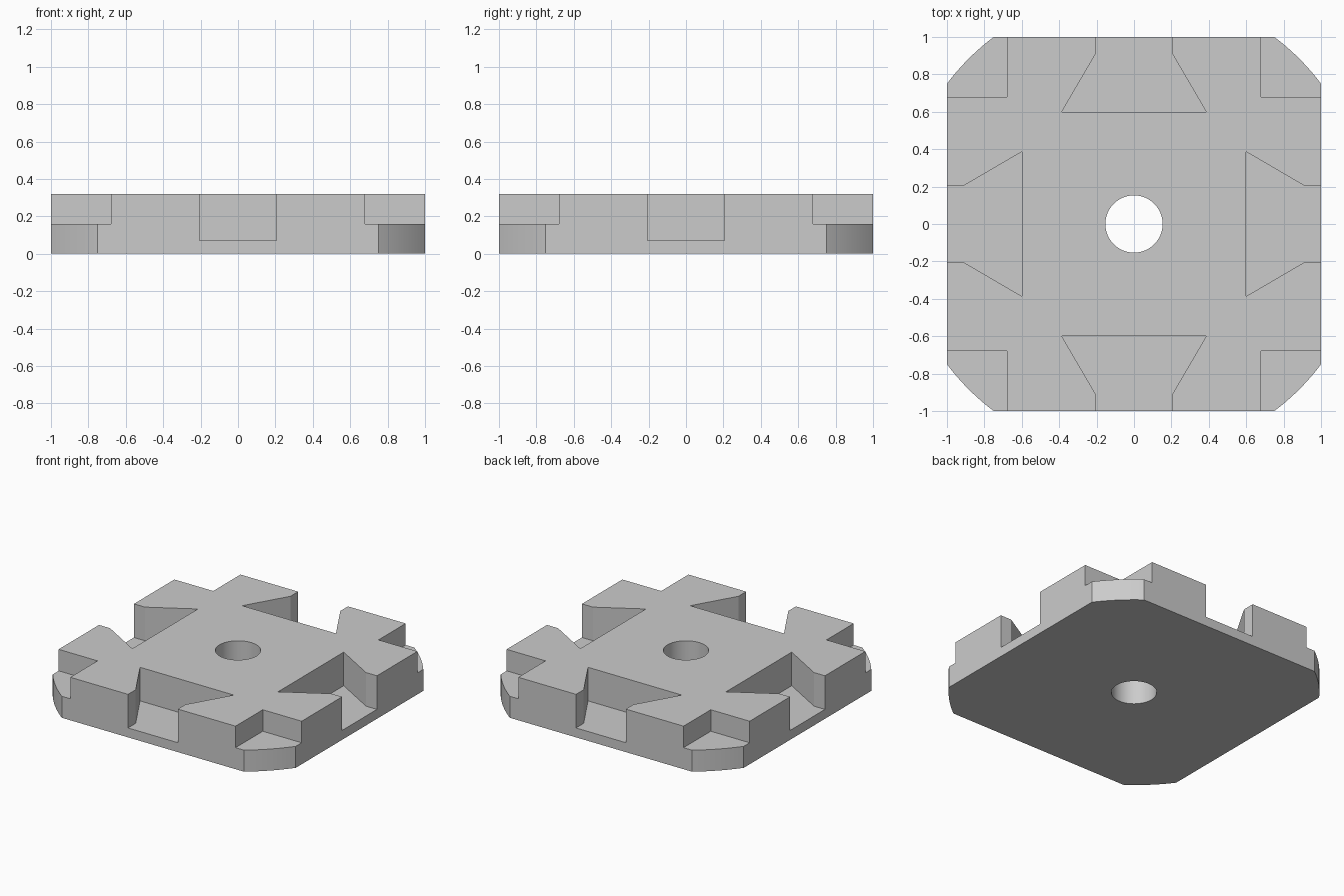
import bpy
import bmesh
from math import atan2, cos, sin, pi, radians
from mathutils import Matrix, Vector

HEIGHT = 0.32
CORNER_RADIUS = 1.25
CORNER_STEPS = 10

cube = bpy.data.objects.get("Cube")
if cube:
    bpy.data.objects.remove(cube, do_unlink=True)

grey = bpy.data.materials.new("light grey")
grey.use_nodes = True
grey.diffuse_color = (0.6, 0.6, 0.6, 1)
grey.node_tree.nodes["Principled BSDF"].inputs["Base Color"].default_value = grey.diffuse_color


def add_prism(bm, outline, bottom, top, turn=0):
    """Extrude a flat outline from bottom to top, turned about z."""
    spin = Matrix.Rotation(turn, 4, "Z")
    face = bm.faces.new([bm.verts.new(spin @ Vector((x, y, bottom))) for x, y in outline])
    result = bmesh.ops.extrude_face_region(bm, geom=[face])
    raised = [v for v in result["geom"] if isinstance(v, bmesh.types.BMVert)]
    bmesh.ops.translate(bm, verts=raised, vec=(0, 0, top - bottom))


def make_object(name, bm):
    bmesh.ops.recalc_face_normals(bm, faces=bm.faces)
    mesh = bpy.data.meshes.new(name)
    bm.to_mesh(mesh)
    bm.free()
    mesh.materials.append(grey)
    obj = bpy.data.objects.new(name, mesh)
    bpy.context.collection.objects.link(obj)
    return obj


# Square plate with corners trimmed by one large circle
start = atan2(0.75, 1)
outline = []
for quarter in range(4):
    for i in range(CORNER_STEPS + 1):
        a = quarter * pi / 2 + start + (pi / 2 - 2 * start) * i / CORNER_STEPS
        outline.append((CORNER_RADIUS * cos(a), CORNER_RADIUS * sin(a)))
bm = bmesh.new()
add_prism(bm, outline, 0, HEIGHT)
plate = make_object("slotted_plate", bm)

# Cutters: dovetail slot per side, square step per corner, centre bore
slot = [(-0.205, -1.2), (0.205, -1.2), (0.205, -0.91),
        (0.386, -0.6), (-0.386, -0.6), (-0.205, -0.91)]
step = [(0.68, 0.68), (1.2, 0.68), (1.2, 1.2), (0.68, 1.2)]
bore = [(0.153 * cos(2 * pi * i / 64), 0.153 * sin(2 * pi * i / 64)) for i in range(64)]
bm = bmesh.new()
for quarter in range(4):
    add_prism(bm, slot, 0.07, 0.5, quarter * pi / 2)
    add_prism(bm, step, 0.16, 0.5, quarter * pi / 2)
add_prism(bm, bore, -0.2, 0.5)
cutter = make_object("slot_cutter", bm)
cutter.hide_render = True

# Cut the plate
cut = plate.modifiers.new("cut", "BOOLEAN")
cut.operation = "DIFFERENCE"
cut.solver = "EXACT"
cut.object = cutter
bpy.ops.object.select_all(action="DESELECT")
plate.select_set(True)
bpy.context.view_layer.objects.active = plate
bpy.ops.object.modifier_apply(modifier=cut.name)
bpy.data.objects.remove(cutter, do_unlink=True)

# Smooth bore and corner arcs, crisp edges elsewhere
bpy.ops.object.shade_smooth_by_angle(angle=radians(25))
